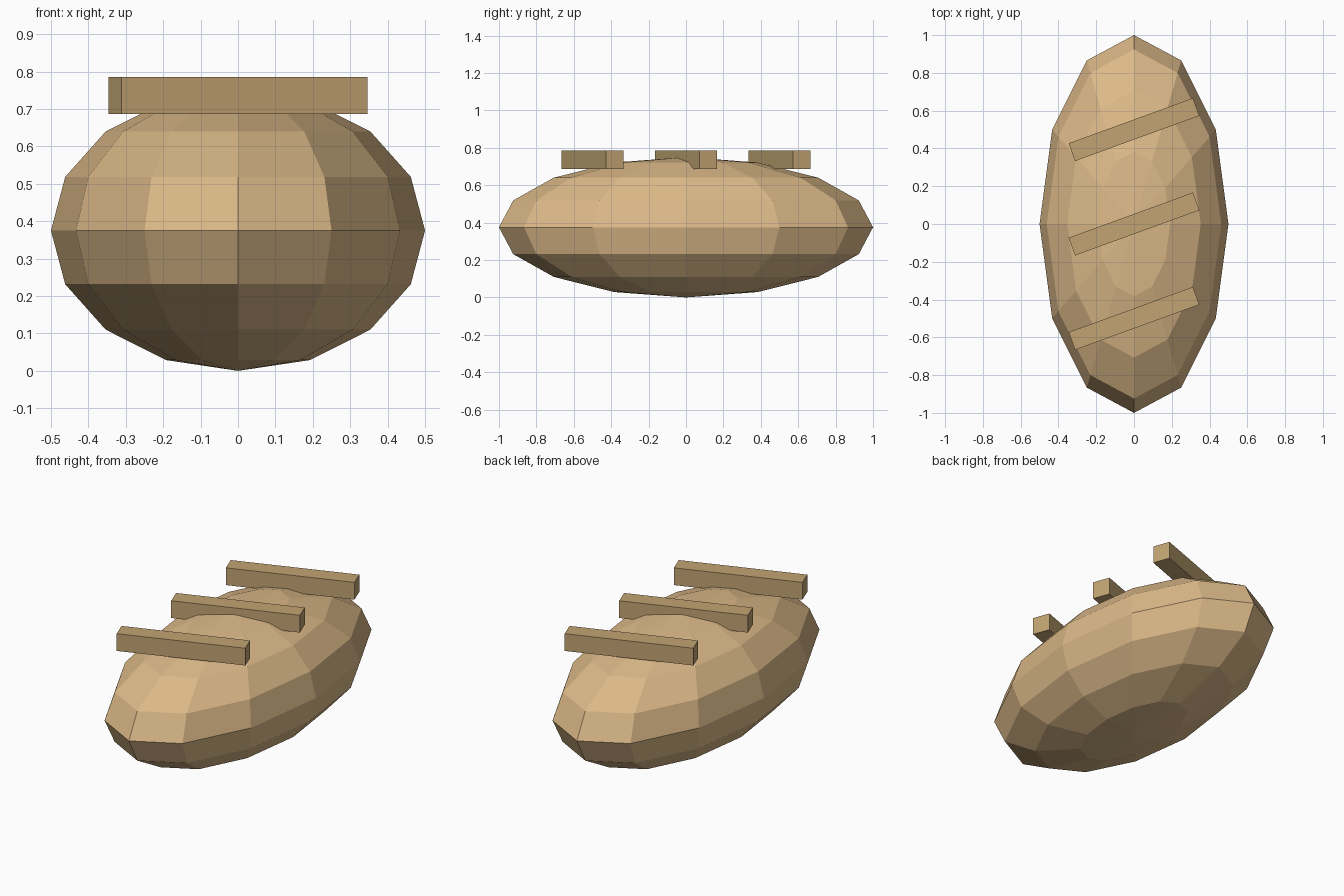
import bpy
import math

if "Cube" in bpy.data.objects:
    bpy.data.objects.remove(bpy.data.objects["Cube"])


def material(name, color):
    mat = bpy.data.materials.new(name)
    mat.diffuse_color = (*color, 1)
    mat.use_nodes = True
    mat.node_tree.nodes["Principled BSDF"].inputs["Base Color"].default_value = mat.diffuse_color
    return mat


crust = material("crust", (0.72, 0.49, 0.25))
dark_crust = material("dark_crust", (0.54, 0.37, 0.17))

# Loaf: low-poly stretched ball resting on the ground
bpy.ops.mesh.primitive_uv_sphere_add(segments=12, ring_count=8, radius=1,
                                     location=(0, 0, 0.375))
loaf = bpy.context.object
loaf.name = "loaf"
loaf.scale = (0.5, 1, 0.375)
loaf.data.materials.append(crust)

# Three slanted score strips across the top
for i, y in enumerate((-0.5, 0, 0.5)):
    bpy.ops.mesh.primitive_cube_add(size=1, location=(0, y, 0.736),
                                    rotation=(0, 0, math.radians(20)))
    strip = bpy.context.object
    strip.name = f"score_strip_{i + 1}"
    strip.scale = (0.7, 0.1, 0.1)
    strip.data.materials.append(dark_crust)
